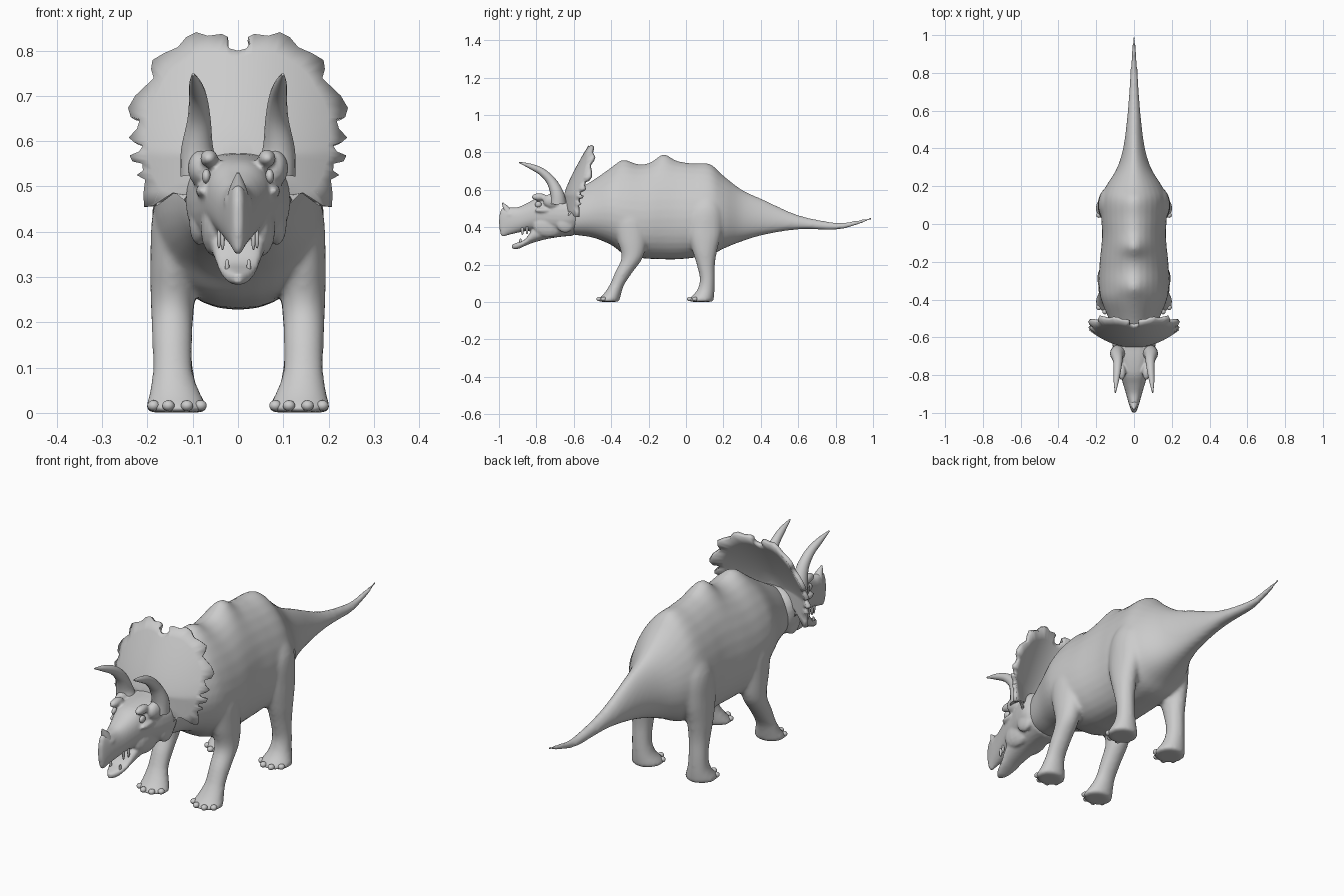
import bpy, bmesh, math
from mathutils import Vector, Matrix

if "Cube" in bpy.data.objects:
    bpy.data.objects.remove(bpy.data.objects["Cube"])


def resample(rows, k):
    """Catmull-Rom interpolation of parameter rows, k steps per span."""
    out = []
    for i in range(len(rows) - 1):
        a, b = rows[max(i - 1, 0)], rows[i]
        c, d = rows[i + 1], rows[min(i + 2, len(rows) - 1)]
        for j in range(k):
            t = j / k
            out.append([q + 0.5 * t * (r - p + t * (2 * p - 5 * q + 4 * r - s + t * (3 * (q - r) + s - p)))
                        for p, q, r, s in zip(a, b, c, d)])
    return out + [list(rows[-1])]


def finish(name, bm, mirror=False, angle=50):
    bmesh.ops.recalc_face_normals(bm, faces=bm.faces[:])
    me = bpy.data.meshes.new(name)
    bm.to_mesh(me)
    bm.free()
    me.shade_smooth()
    me.set_sharp_from_angle(angle=math.radians(angle))
    ob = bpy.data.objects.new(name, me)
    bpy.context.collection.objects.link(ob)
    if mirror:
        ob.modifiers.new("Mirror", 'MIRROR')
    return ob


def loft(name, rings, mirror=False):
    bm = bmesh.new()
    vs = [[bm.verts.new(p) for p in r] for r in rings]
    n = len(vs[0])
    for a, b in zip(vs, vs[1:]):
        for i in range(n):
            bm.faces.new((a[i], a[(i + 1) % n], b[(i + 1) % n], b[i]))
    bm.faces.new(vs[0])
    bm.faces.new(vs[-1])
    return finish(name, bm, mirror)


def lengthwise(name, rows, up, low, mid, ridge=(), n=32, k=4):
    """Rows of (y, top, bottom, half width); ridge holds (y, height) humps."""
    rings = []
    for y, zt, zb, w in resample(rows, k):
        zm, ring = zb + mid * (zt - zb), []
        hump = sum(h * math.exp(-((y - c) / .05) ** 2) for c, h in ridge)
        for i in range(n):
            a = 2 * math.pi * i / n
            c, s = math.cos(a), math.sin(a)
            p = 2 / (up if s > 0 else low)
            h = (zt - zm) if s > 0 else (zm - zb)
            ring.append((math.copysign(abs(c) ** p, c) * w, y,
                         zm + math.copysign(abs(s) ** p, s) * h + hump * max(0, s) ** 10))
        rings.append(ring)
    return loft(name, rings)


def limb(name, rows, n=20):
    """Rows of (z, x, y, radius x, radius y)."""
    return loft(name, [[(x + rx * math.cos(2 * math.pi * i / n), y + ry * math.sin(2 * math.pi * i / n), z)
                        for i in range(n)] for z, x, y, rx, ry in resample(rows, 4)], True)


def horn(name, rows, mirror, n=16):
    """Rows of (x, y, z, radius), rings square to the path."""
    pts = resample(rows, 4)
    rings = []
    for i, (x, y, z, r) in enumerate(pts):
        d = Vector(pts[min(i + 1, len(pts) - 1)][:3]) - Vector(pts[max(i - 1, 0)][:3])
        u = d.cross(Vector((1, 0, 0))).normalized()
        v = u.cross(d).normalized()
        rings.append([Vector((x, y, z)) + r * (u * math.cos(a) + v * math.sin(a))
                      for a in (2 * math.pi * j / n for j in range(n))])
    return loft(name, rings, mirror)


def blobs(name, items):
    """Mirrored ellipsoids: (centre, radii)."""
    bm = bmesh.new()
    for c, r in items:
        bmesh.ops.create_uvsphere(bm, u_segments=14, v_segments=9, radius=1,
                                  matrix=Matrix.Translation(c) @ Matrix.Diagonal((*r, 1)))
    return finish(name, bm, True)


def fuse(parts, voxel, repeat):
    """Join overlapping parts into one skin and soften the seams."""
    bpy.ops.object.select_all(action='DESELECT')
    for ob in parts:
        ob.select_set(True)
    bpy.context.view_layer.objects.active = parts[0]
    bpy.ops.object.convert(target='MESH')
    bpy.ops.object.join()
    mod = parts[0].modifiers.new("Skin", 'REMESH')
    mod.mode, mod.voxel_size, mod.use_smooth_shade = 'VOXEL', voxel, True
    mod = parts[0].modifiers.new("Soften", 'SMOOTH')
    mod.factor, mod.iterations = .5, repeat


# Torso, neck and tail
body = lengthwise("body", [
    (-0.66, .55, .38, .07), (-0.60, .59, .36, .10), (-0.50, .65, .345, .135),
    (-0.40, .715, .305, .174), (-0.33, .735, .255, .185), (-0.24, .735, .235, .184),
    (-0.18, .742, .23, .180), (-0.12, .75, .228, .173), (-0.05, .75, .228, .169),
    (0.03, .742, .235, .173), (0.13, .73, .25, .174), (0.20, .675, .285, .148),
    (0.30, .60, .325, .088), (0.42, .545, .36, .054), (0.60, .465, .388, .033),
    (0.80, .425, .386, .020), (0.90, .435, .408, .013), (0.998, .455, .442, .006)],
    1.75, 2.3, .42, [(-.12, .042), (-.335, .027), (.12, .008)])

# Legs, shoulder or hip down to the sole
front_leg = limb("front_leg", [
    (.52, .125, -.30, .025, .03), (.45, .135, -.30, .052, .085), (.34, .142, -.29, .052, .080),
    (.24, .145, -.287, .048, .058), (.16, .145, -.332, .045, .047), (.09, .144, -.37, .045, .039),
    (.04, .139, -.395, .058, .048), (.012, .136, -.412, .068, .058), (.001, .136, -.412, .066, .056)])
hind_leg = limb("hind_leg", [
    (.60, .10, .11, .03, .03), (.50, .125, .105, .057, .085), (.38, .135, .10, .056, .092),
    (.28, .142, .10, .050, .068), (.20, .143, .106, .044, .049), (.12, .143, .114, .042, .040),
    (.06, .140, .105, .049, .048), (.015, .136, .083, .068, .066), (.001, .136, .083, .066, .064)])
fuse([body, front_leg, hind_leg], .009, 8)

# Toes in a fan at the front of each foot
for name, cy, ry in (("front_toe", -.412, .054), ("hind_toe", .083, .066)):
    blobs(name, [((.136 + .060 * math.sin(a), cy - ry * math.cos(a), .016), (.014, .015, .012))
                 for a in (-1.1, -.4, .3, 1.0)])

# Skull with hooked beak
skull = lengthwise("head", [
    (-0.999, .46, .40, .008), (-0.985, .50, .350, .016), (-0.95, .505, .358, .028),
    (-0.90, .507, .370, .042), (-0.85, .528, .38, .057), (-0.80, .555, .382, .072),
    (-0.74, .567, .37, .088), (-0.67, .572, .36, .108), (-0.61, .57, .36, .113),
    (-0.54, .52, .39, .07)], 2.4, 2.2, .5, n=28)

# Open lower jaw
jaw = lengthwise("lower_jaw", [
    (-0.930, .308, .284, .010), (-0.90, .318, .283, .030), (-0.86, .336, .300, .044),
    (-0.82, .385, .316, .055), (-0.75, .43, .335, .07), (-0.68, .46, .347, .082),
    (-0.60, .46, .355, .085)], 3, 2.2, .6, n=24)

# Brow ridges, cheeks and muzzle
brow = blobs("brow_ridge", [
    ((.064, -.785, .562), (.020, .042, .020)), ((.083, -.715, .54), (.028, .05, .04)),
    ((.078, -.76, .49), (.016, .05, .014)), ((.050, -.735, .41), (.033, .085, .065)),
    ((.020, -.93, .465), (.012, .03, .018)), ((.086, -.645, .42), (.022, .05, .05))])
fuse([skull, jaw, brow], .006, 5)

# Eyes and teeth
blobs("eye", [((.070, -.79, .522), (.010, .018, .016))])
blobs("tooth", [((.034, -.875, .385), (.005, .008, .026)), ((.042, -.85, .385), (.005, .007, .022)),
                ((.024, -.885, .322), (.005, .007, .018))])

# Horns on the brow and nose
horn("brow_horn", [(.083, -.685, .53, .045), (.090, -.69, .58, .036), (.086, -.72, .645, .026),
                   (.088, -.77, .695, .020), (.094, -.83, .725, .014), (.099, -.893, .747, .003)], True)
horn("nose_horn", [(0, -.945, .47, .026), (0, -.962, .50, .017), (0, -.981, .53, .003)], False)

# Neck frill: scalloped outline filled as a curved sheet, smoother inward
half = [(0, .795), (.018, .80), (.026, .812), (.022, .826), (.035, .832), (.065, .828), (.09, .836),
        (.112, .825), (.13, .803), (.16, .79), (.185, .775), (.188, .755), (.182, .735), (.20, .718),
        (.222, .697), (.238, .67), (.232, .65), (.212, .645), (.218, .625), (.236, .605), (.225, .595),
        (.205, .588), (.213, .576), (.234, .568), (.228, .555), (.206, .55), (.205, .535), (.219, .525),
        (.200, .515), (.204, .485), (.203, .455), (.183, .457), (.172, .487), (.14, .49), (.10, .45)]
outline = [Vector(p) for p in half + [(-x, z) for x, z in half[:0:-1]]]
n = len(outline)
soft = outline
for _ in range(12):
    soft = [(soft[i - 1] + soft[i] * 2 + soft[(i + 1) % n]) / 4 for i in range(n)]
centre = Vector((0, .57))


def frill_y(x, z):
    return -.645 + .08 * (x / .22) ** 2 + .135 * max(0, (z - .57) / .27) ** 1.2


bm = bmesh.new()
rows = []
for t, sharp in ((.15, 0), (.3, 0), (.45, 0), (.6, 0), (.75, 0), (.88, .15), (1, 1)):
    row = []
    for p, q in zip(outline, soft):
        x, z = centre + (q.lerp(p, sharp) - centre) * t
        row.append(bm.verts.new((x, frill_y(x, z), z)))
    rows.append(row)
for a, b in zip(rows, rows[1:]):
    for i in range(n):
        bm.faces.new((a[i], a[(i + 1) % n], b[(i + 1) % n], b[i]))
bm.faces.new(rows[0])
frill = finish("neck_frill", bm)
mod = frill.modifiers.new("Thickness", 'SOLIDIFY')
mod.thickness, mod.offset = .018, 0
